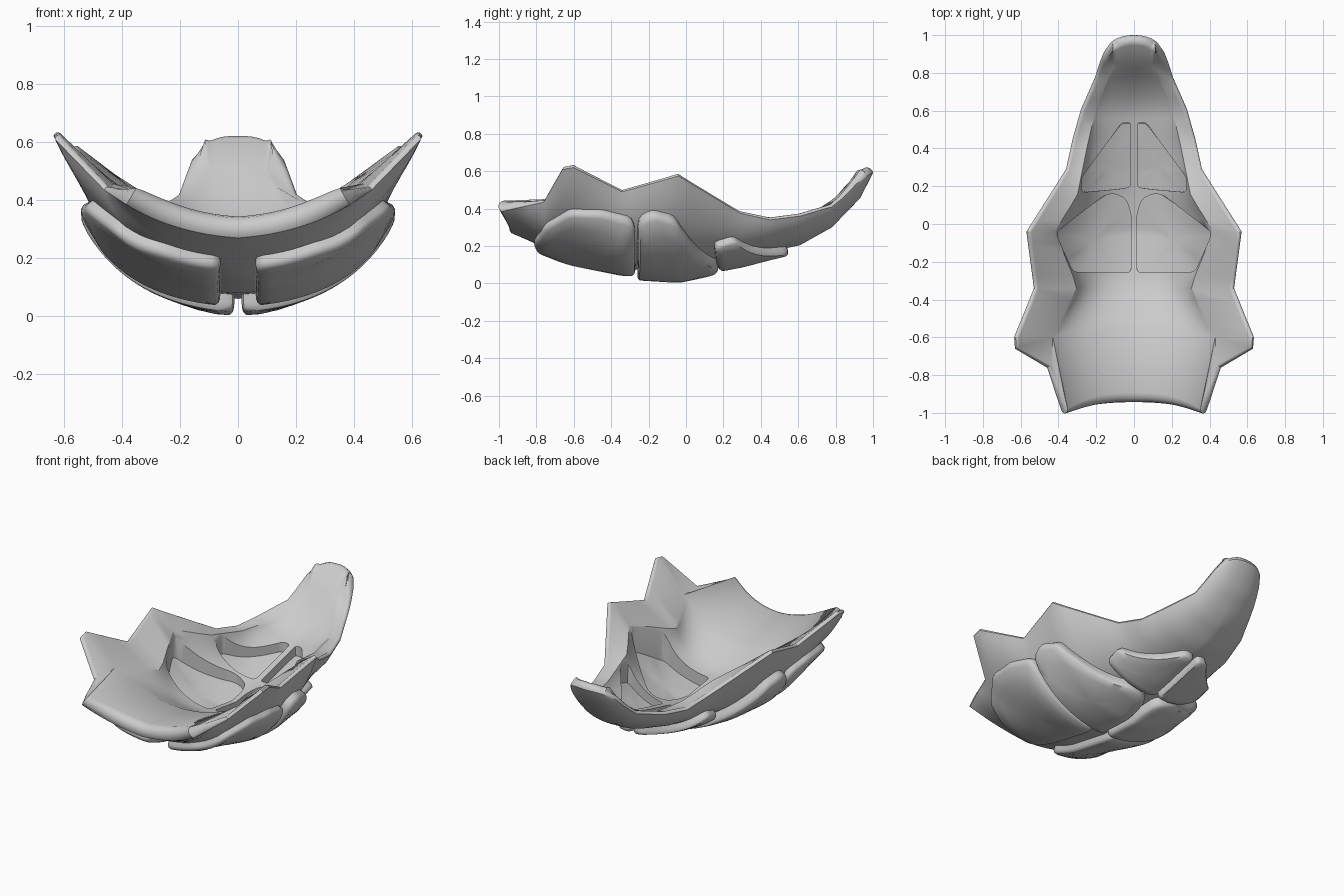
import bpy, bmesh, math
from mathutils import Vector

if "Cube" in bpy.data.objects:
    bpy.data.objects.remove(bpy.data.objects["Cube"])

# Outside stations: y, keel z, control x, control z, rim x, rim z
OUT = [(-.935, .27, .22, .285, .385, .385), (-.75, .19, .39, .19, .46, .435),
       (-.66, .145, .42, .19, .63, .61), (-.60, .125, .435, .18, .635, .62),
       (-.34, .08, .475, .10, .53, .49), (-.04, .06, .42, .10, .57, .575),
       (.29, .13, .28, .13, .36, .375), (.45, .17, .26, .18, .325, .34),
       (.61, .205, .22, .23, .28, .36), (.78, .30, .16, .31, .205, .41),
       (.93, .455, .125, .455, .16, .53), (1.0, .59, .08, .595, .125, .57)]
# Inside bowl stations, ending at the crease below the rim
INN = [(-.60, .30, .25, .31, .43, .457), (-.33, .19, .24, .19, .30, .377),
       (-.04, .15, .30, .16, .42, .486), (.15, .18, .22, .19, .30, .41),
       (.40, .24, .20, .25, .25, .355), (.62, .30, .14, .31, .20, .35),
       (.74, .39, .11, .39, .15, .41), (.85, .52, .06, .52, .10, .51)]


def section(st, y, t):
    """Curved cross-section; t runs -1..1 from side to side."""
    i = 0
    while i < len(st) - 2 and y > st[i + 1][0]:
        i += 1
    a, b = st[i], st[i + 1]
    f = (y - a[0]) / (b[0] - a[0])
    zb, xm, zm, xr, zr = [a[k] + f * (b[k] - a[k]) for k in range(1, 6)]
    s = abs(t)
    x = 2 * s * (1 - s) * xm + s * s * xr
    z = (1 - s) ** 2 * zb + 2 * s * (1 - s) * zm + s * s * zr
    return Vector((math.copysign(x, t), y, z))


def surf(y, t):
    """Outer shell surface with bowed front and tail edges."""
    front = min(1, max(0, (-y - .7) / .235))
    tail = min(1, max(0, (y - .85) / .15))
    p = section(OUT, y, t)
    p.y -= (.05 * front + .04 * tail) * t * t
    return p


def inner_surf(y, t):
    p = section(INN, y, t)
    p.y += .05 * (1 - t * t) * min(1, max(0, (-y - .33) / .27))
    return p


def inward(y, t):
    """Outer surface normal pointing to the inside."""
    y0, y1 = max(-.935, y - .04), min(1.0, y + .04)
    t0, t1 = max(-1, t - .05), min(1, t + .05)
    n = (surf(y, t1) - surf(y, t0)).cross(surf(y1, t) - surf(y0, t))
    return n.normalized()


def project(x, y, h):
    """Point over (x, y), lifted h outward; no h means straight above."""
    if h is None:
        return Vector((x, y, .8))
    lo, hi = 0.0, 1.0
    for _ in range(24):
        m = (lo + hi) / 2
        if surf(y, m).x < abs(x):
            lo = m
        else:
            hi = m
    t = math.copysign(lo, x)
    return surf(y, t) - inward(y, t) * h


def finish(name, bm):
    bmesh.ops.recalc_face_normals(bm, faces=bm.faces)
    me = bpy.data.meshes.new(name)
    bm.to_mesh(me)
    bm.free()
    ob = bpy.data.objects.new(name, me)
    bpy.context.collection.objects.link(ob)
    return ob


def activate(ob):
    bpy.ops.object.select_all(action='DESELECT')
    ob.select_set(True)
    bpy.context.view_layer.objects.active = ob


def outline(pts, n=64):
    """Resample a closed polygon evenly, with softened corners."""
    v = [Vector(p) for p in pts]
    seg = [(v[i], v[(i + 1) % len(v)]) for i in range(len(v))]
    total = sum((b - a).length for a, b in seg)
    out = []
    for k in range(n):
        d = total * k / n
        for a, b in seg:
            L = (b - a).length
            if d <= L:
                out.append(a.lerp(b, d / L))
                break
            d -= L
    return [(out[i - 1] + out[i] * 2 + out[(i + 1) % len(out)]) / 4 for i in range(len(out))]


def pad(name, pts, side, profile):
    """Closed solid following the shell: rings of (scale, height)."""
    ring = outline(pts)
    n, c = len(ring), sum(ring, Vector((0, 0))) / len(ring)
    bm = bmesh.new()
    rings = []
    for s, h in profile:
        q = [c + (p - c) * s for p in ring]
        rings.append([bm.verts.new(project(side * p.x, p.y, h)) for p in q])
    for a, b in zip(rings, rings[1:]):
        for i in range(n):
            bm.faces.new((a[i], a[(i + 1) % n], b[(i + 1) % n], b[i]))
    for r, h in ((rings[0], profile[0][1]), (rings[-1], profile[-1][1])):
        m = bm.verts.new(project(side * c.x, c.y, h))
        for i in range(n):
            bm.faces.new((r[i], r[(i + 1) % n], m))
    return finish(name, bm)


# Shell: outer skin and inner bowl
ys = []
for a, b in zip(OUT, OUT[1:]):
    k = max(1, round((b[0] - a[0]) / .06))
    ys += [a[0] + (b[0] - a[0]) * j / k for j in range(k)]
ys.append(1.0)
NT, NY = 32, len(ys)
ts = [-1 + 2 * j / NT for j in range(NT + 1)]
bm = bmesh.new()
outer = [[bm.verts.new(surf(y, t)) for t in ts] for y in ys]
rows, inner = {}, []
for y in ys:
    yi = min(max(y, -.60), .85)
    if yi not in rows:
        rows[yi] = [bm.verts.new(inner_surf(yi, t)) for t in ts]
    inner.append(rows[yi])
for g in (outer, list(rows.values())):
    for a, b in zip(g, g[1:]):
        for j in range(NT):
            bm.faces.new((a[j], a[j + 1], b[j + 1], b[j]))

# Rounded rim and sloping band between the two skins
loop = [(0, j) for j in range(NT)] + [(i, NT) for i in range(NY - 1)]
loop += [(NY - 1, j) for j in range(NT, 0, -1)] + [(i, 0) for i in range(NY - 1, 0, -1)]
strips = []
for i, j in loop:
    p, n = outer[i][j].co, inward(ys[i], ts[j])
    ref = outer[min(max(i, 1), NY - 2)][min(max(j, 1), NT - 1)].co
    out = (p - ref).normalized()
    front, tail = max(0, (-.75 - ys[i]) / .185), max(0, (ys[i] - .8) / .2)
    th = .025 + .055 * front * (1 - .3 * abs(ts[j]) ** 4) + .03 * tail
    mids = [bm.verts.new(p + n * th * k + out * th * e) for k, e in
            ((.15, .18), (.5, .3), (.85, .18), (1.05, -.1))]
    strips.append([outer[i][j]] + mids + [inner[i][j]])
for a, b in zip(strips, strips[1:] + strips[:1]):
    for k in range(5):
        f = [a[k], b[k], b[k + 1], a[k + 1]]
        bm.faces.new(f if f[2] is not f[3] else f[:3])
shell = finish("shell", bm)

# Armour plates under the shell: outline (x, y), thickness, window outline
PLATES = {
    "front_plate": ([(.06, -.785), (.25, -.80), (.40, -.75), (.50, -.62), (.515, -.45),
                     (.49, -.275), (.06, -.27)], .045, None),
    "middle_plate": ([(.012, -.258), (.49, -.258), (.505, -.18), (.48, -.06), (.40, .0),
                      (.15, .165), (.09, .17), (.03, .14), (.012, .04)], .06,
                     [(.015, -.255), (.315, -.255), (.405, -.05), (.15, .15), (.10, .16),
                      (.04, .13), (.015, .05)]),
    "rear_plate": ([(.012, .54), (.07, .54), (.14, .45), (.31, .25), (.31, .15),
                    (.10, .165), (.012, .18)], .045,
                   [(.018, .535), (.06, .535), (.12, .45), (.27, .24), (.27, .165),
                    (.10, .18), (.018, .19)]),
}
for name, (pts, h, window) in PLATES.items():
    for side, tag in ((1, "right"), (-1, "left")):
        prof = [(.4, -.03), (.8, -.03), (1, -.03), (1, h * .5), (.985, h * .8),
                (.94, h), (.75, h * 1.05), (.5, h * 1.05), (.25, h * 1.05)]
        plate = pad(f"{name}_{tag}", pts, side, prof)
        activate(plate)
        bpy.ops.object.shade_smooth_by_angle(angle=math.radians(50))
        if window:
            # Opening in the shell showing the back of the plate
            cut = pad("cutter", window, side, [(.5, None), (1, None), (1, .02), (.75, .02), (.4, .02)])
            cut.hide_render = True
            activate(shell)
            m = shell.modifiers.new("window", 'BOOLEAN')
            m.operation, m.object, m.solver = 'DIFFERENCE', cut, 'EXACT'
            bpy.ops.object.modifier_apply(modifier=m.name)
            bpy.data.objects.remove(cut)

activate(shell)
bpy.ops.object.shade_smooth_by_angle(angle=math.radians(38))
